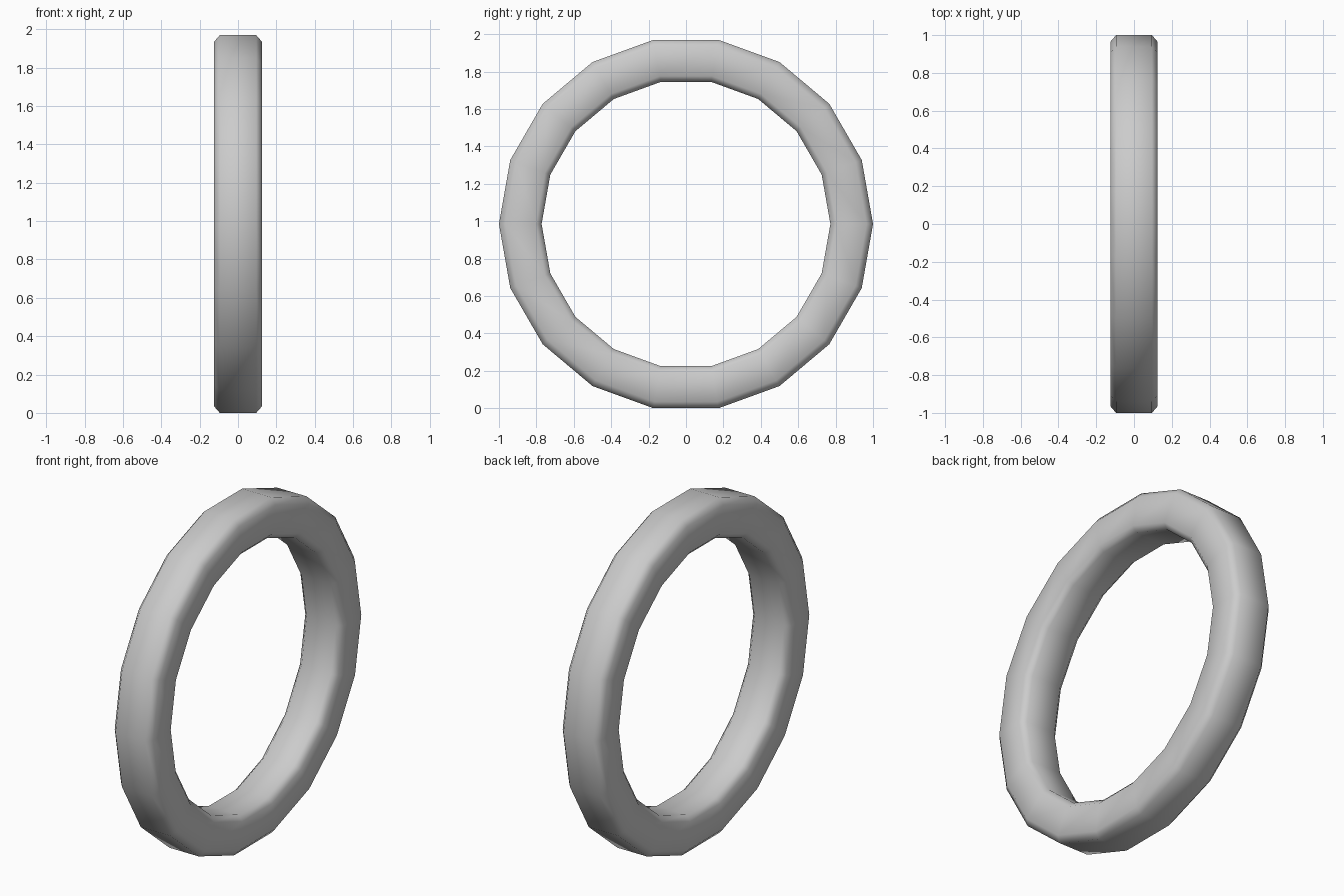
import bpy, bmesh
from math import cos, sin, tau

if "Cube" in bpy.data.objects:
    bpy.data.objects.remove(bpy.data.objects["Cube"])

SIDES = 18
CENTRE_Z = cos(tau / 36)          # flat bottom facet rests on z = 0

# Chamfered cross-section: (x, radius)
profile = [(-0.095, 1.0), (0.095, 1.0), (0.125, 0.965), (0.125, 0.803),
           (0.095, 0.772), (-0.095, 0.772), (-0.125, 0.803), (-0.125, 0.965)]

# Sweep the section around the x axis
bm = bmesh.new()
rings = []
for i in range(SIDES):
    a = tau * i / SIDES
    rings.append([bm.verts.new((x, r * cos(a), CENTRE_Z + r * sin(a)))
                  for x, r in profile])
n = len(profile)
for i in range(SIDES):
    p, q = rings[i], rings[(i + 1) % SIDES]
    for j in range(n):
        k = (j + 1) % n
        bm.faces.new((p[j], p[k], q[k], q[j])).smooth = True
bmesh.ops.recalc_face_normals(bm, faces=bm.faces)

mesh = bpy.data.meshes.new("ring")
bm.to_mesh(mesh)
bm.free()
bpy.context.collection.objects.link(bpy.data.objects.new("ring", mesh))
